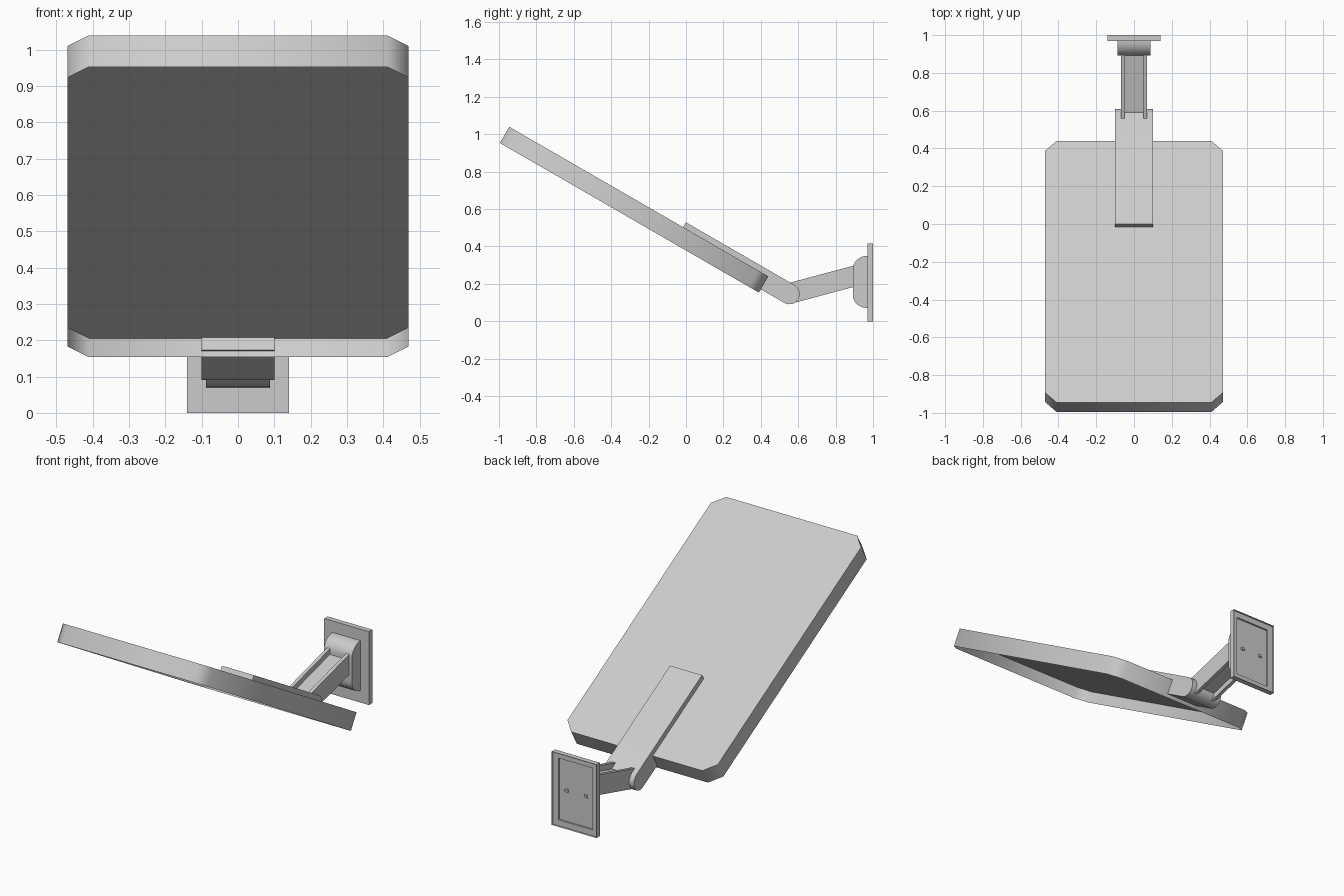
import bpy, bmesh
from math import sin, cos, pi, radians
from mathutils import Matrix, Vector

cube = bpy.data.objects.get("Cube")
if cube:
    bpy.data.objects.remove(cube)

grey = bpy.data.materials.new("light_grey")
grey.use_nodes = True
COLOUR = (0.6, 0.6, 0.6, 1)
grey.diffuse_color = COLOUR
grey.node_tree.nodes["Principled BSDF"].inputs["Base Color"].default_value = COLOUR

X = Vector((1, 0, 0))


def tilt(deg):
    """Unit directions along and across a slope in the side plane."""
    a = radians(deg)
    return Vector((0, cos(a), sin(a))), Vector((0, -sin(a), cos(a)))


def prism(name, pts, a, b, origin, start, end, recesses=()):
    """Extrude a profile in directions a, b along a x b; recess the start cap."""
    n = a.cross(b)
    bm = bmesh.new()
    low, high = ([bm.verts.new(origin + a * p + b * q + n * h) for p, q in pts]
                 for h in (start, end))
    cap = bm.faces.new(low[::-1])
    bm.faces.new(high)
    for i in range(len(pts)):
        j = (i + 1) % len(pts)
        bm.faces.new((low[i], low[j], high[j], high[i]))
    for rim, depth in recesses:
        bmesh.ops.inset_region(bm, faces=[cap], thickness=rim, use_even_offset=True)
        ext = bmesh.ops.extrude_discrete_faces(bm, faces=[cap])
        cap = ext["faces"][0]
        bmesh.ops.translate(bm, verts=cap.verts, vec=n * depth)
    bmesh.ops.recalc_face_normals(bm, faces=bm.faces)
    mesh = bpy.data.meshes.new(name)
    bm.to_mesh(mesh)
    bm.free()
    mesh.materials.append(grey)
    obj = bpy.data.objects.new(name, mesh)
    bpy.context.collection.objects.link(obj)
    bpy.ops.object.select_all(action="DESELECT")
    obj.select_set(True)
    bpy.context.view_layer.objects.active = obj
    bpy.ops.object.shade_smooth_by_angle(angle=radians(50))
    return obj


def rect(x0, x1, y0, y1):
    return [(x0, y0), (x1, y0), (x1, y1), (x0, y1)]


def arc(cx, cy, rx, ry, a0, a1, steps=8):
    angles = [radians(a0 + (a1 - a0) * i / steps) for i in range(steps + 1)]
    return [(cx + rx * cos(t), cy + ry * sin(t)) for t in angles]


# Tilted panel: chamfered tray, open underneath
down, normal = tilt(-30)
slope = Vector((0, 0, 0.494))
W, U0, U1, C = 0.47, -1.091, 0.508, 0.06
octagon = [(-W + C, U0), (W - C, U0), (W, U0 + C), (W, U1 - C),
           (W - C, U1), (C - W, U1), (-W, U1 - C), (-W, U0 + C)]
prism("panel_tray", octagon, X, down, slope, -0.1, 0, [(0.02, 0.06)])

# Mounting arm: thin strip on the panel, thick round knuckle beyond it
knuckle = arc(0.654, -0.025, 0.055, 0.055, -90, 90)
arm = [(-0.018, 0), (U1 - 0.005, 0), (U1 - 0.005, -0.08)] + knuckle + [(-0.018, 0.03)]
prism("panel_arm", arm, down, normal, slope, -0.1, 0.1)

# Strut to the wall: two rails and a sunken web
along, across = tilt(15)
pivot = Vector((0, 0.555, 0.149))
for side, x in (("right", -0.07), ("left", 0.05)):
    prism("strut_rail_" + side, rect(0, 0.37, -0.055, 0.055),
          along, across, pivot, x, x + 0.02)
prism("strut_web", rect(0, 0.37, -0.025, 0.025), along, across, pivot, -0.05, 0.05)

# Wall bracket: rounded boss on a plate with a stepped hollow back
back, up = tilt(0)
boss = arc(0.972, 0.28, 0.08, 0.07, 90, 180) + arc(0.972, 0.14, 0.08, 0.07, 180, 270)
prism("bracket_boss", boss, back, up, Vector(), -0.088, 0.088)
prism("wall_plate", rect(-0.14, 0.14, 0, 0.415), X, up, Vector((0, 1, 0)), 0, 0.03,
      [(0.02, 0.012), (0.033, 0.01)])
for side, x in (("right", -0.06), ("left", 0.06)):
    prism("bracket_peg_" + side, rect(x - 0.01, x + 0.01, 0.2, 0.215),
          X, up, Vector((0, 0.985, 0)), 0, 0.01)
